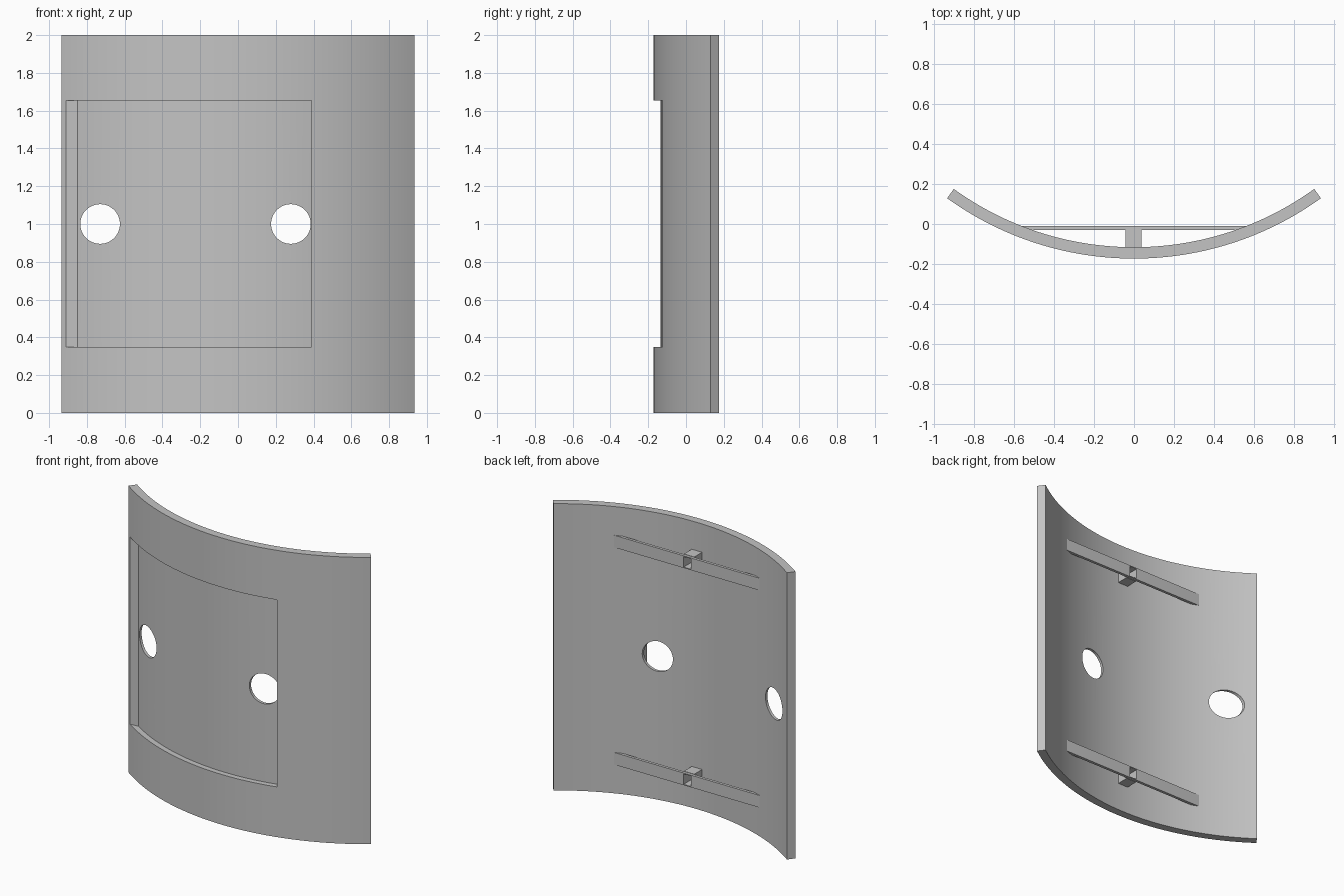
import bpy, bmesh, math

if "Cube" in bpy.data.objects:
    bpy.data.objects.remove(bpy.data.objects["Cube"])

R_OUT, R_IN, R_FLOOR = 1.598, 1.541, 1.56   # shell radii and recess floor radius
CY = 1.425                                  # y of the arc centre
HALF = math.radians(35.8)                   # half sweep of the shell

grey = bpy.data.materials.new("plain grey")
grey.diffuse_color = (0.55, 0.55, 0.55, 1)
grey.use_nodes = True
grey.node_tree.nodes["Principled BSDF"].inputs["Base Color"].default_value = grey.diffuse_color


def arc(r, a0, a1, n):
    return [(r * math.sin(a0 + (a1 - a0) * i / n),
             CY - r * math.cos(a0 + (a1 - a0) * i / n)) for i in range(n + 1)]


def prism(name, pts, z0, z1):
    """Extrude an xy outline from z0 to z1."""
    bm = bmesh.new()
    face = bm.faces.new([bm.verts.new((x, y, z0)) for x, y in pts])
    ext = bmesh.ops.extrude_face_region(bm, geom=[face])
    top = [v for v in ext["geom"] if isinstance(v, bmesh.types.BMVert)]
    bmesh.ops.translate(bm, verts=top, vec=(0, 0, z1 - z0))
    bmesh.ops.recalc_face_normals(bm, faces=bm.faces)
    me = bpy.data.meshes.new(name)
    bm.to_mesh(me)
    bm.free()
    ob = bpy.data.objects.new(name, me)
    bpy.context.collection.objects.link(ob)
    me.materials.append(grey)
    return ob


def box(name, x0, x1, y0, y1, z0, z1):
    return prism(name, [(x0, y0), (x1, y0), (x1, y1), (x0, y1)], z0, z1)


def cut(ob, cutter):
    cutter.hide_render = True
    m = ob.modifiers.new("cut", "BOOLEAN")
    m.operation, m.solver, m.object = "DIFFERENCE", "EXACT", cutter
    bpy.context.view_layer.objects.active = ob
    bpy.ops.object.modifier_apply(modifier=m.name)
    bpy.data.objects.remove(cutter)


# curved shell
shell = prism("curved_shell",
              arc(R_OUT, -HALF, HALF, 64) + arc(R_IN, HALF, -HALF, 64), 0, 2)

# shallow recess in the front, with a ramp on its left side
floor = arc(R_FLOOR, math.asin(-0.85 / R_FLOOR), math.asin(0.39 / R_FLOOR), 48)
cut(shell, prism("recess_cutter",
                 [(-0.97, -0.3), (-0.97, 0.107)] + floor + [(0.39, -0.3)],
                 0.35, 1.655))

# two round through holes
for x in (-0.73, 0.28):
    bpy.ops.mesh.primitive_cylinder_add(vertices=48, radius=0.105, depth=2,
                                        location=(x, 0, 1),
                                        rotation=(math.pi / 2, 0, 0))
    cut(shell, bpy.context.object)

bpy.ops.object.select_all(action="DESELECT")
shell.select_set(True)
bpy.context.view_layer.objects.active = shell
bpy.ops.object.shade_smooth_by_angle(angle=math.radians(20))

# rear rails, each with a hollow bracket joining it to the shell
for label, z in (("lower", 0.2425), ("upper", 1.7575)):
    rail = prism(label + "_rail",
                 [(-0.53, -0.03), (0.53, -0.03), (0.575, -0.01), (-0.575, -0.01)],
                 z - 0.0425, z + 0.0425)
    bracket = box(label + "_bracket", -0.043, 0.037, -0.125, -0.03,
                  z - 0.045, z + 0.045)
    for part in (rail, bracket):
        cut(part, box("pocket_cutter", -0.031, 0.025, -0.112, 0.05,
                      z - 0.036, z + 0.036))
